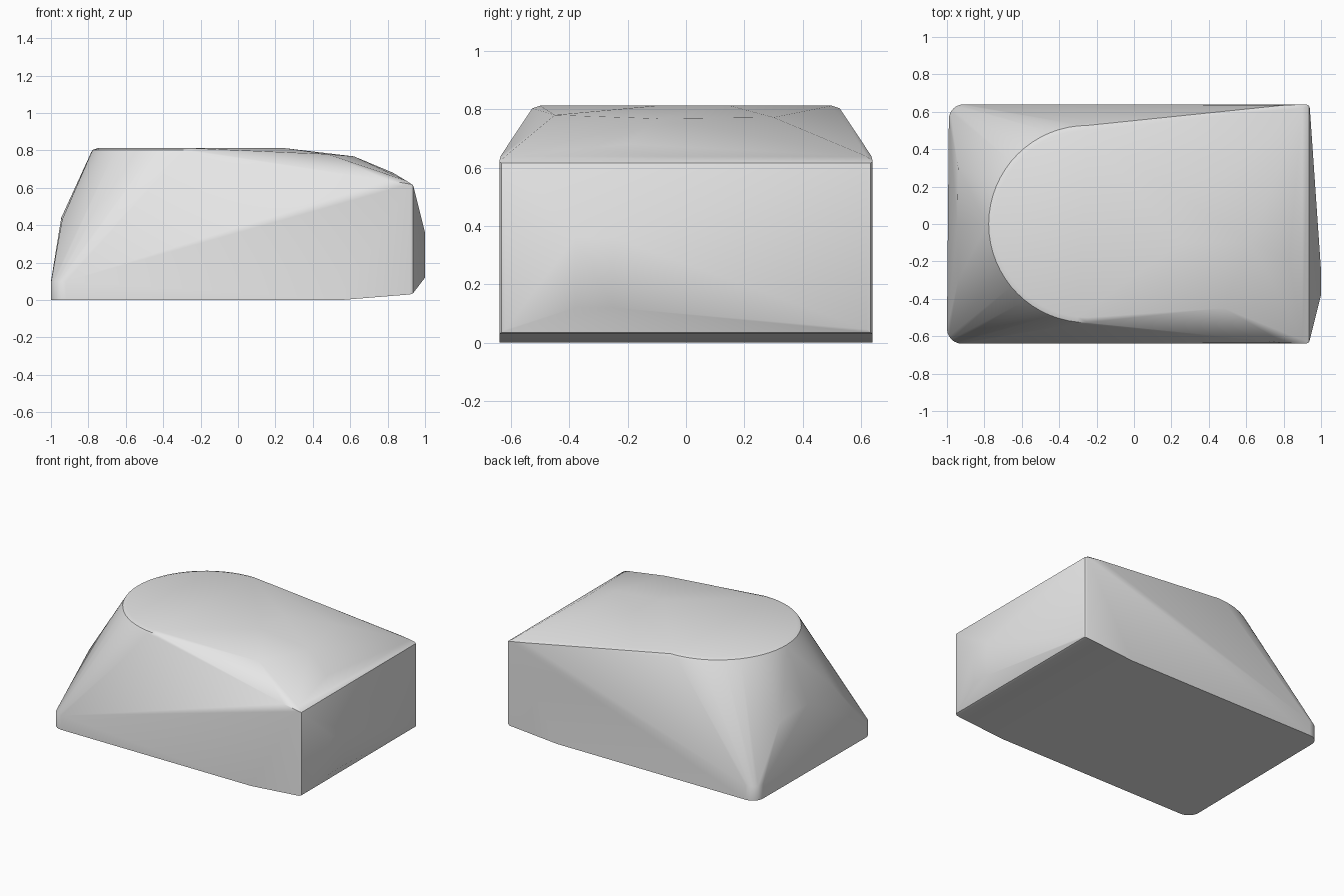
import bpy, bmesh
from math import pi, sin, cos, radians

cube = bpy.data.objects.get("Cube")
if cube:
    bpy.data.objects.remove(cube, do_unlink=True)

grey = bpy.data.materials.new("plain_grey")
grey.use_nodes = True
colour = (0.8, 0.8, 0.8, 1)
grey.diffuse_color = colour
grey.node_tree.nodes["Principled BSDF"].inputs["Base Color"].default_value = colour


def arc(cx, cy, z, r, start, end, steps):
    """Points along a horizontal arc, angles in degrees."""
    angles = [radians(start + (end - start) * i / steps) for i in range(steps + 1)]
    return [(cx + r * cos(a), cy + r * sin(a), z) for a in angles]


points = []

# Rounded rim of the flat top
for z, r in ((0.79, 0.535), (0.803, 0.527), (0.812, 0.5)):
    points += arc(-0.25, 0, z, r, 90, 270, 32)

# Low rounded corners at the sloping end
for z in (0, 0.1):
    points += arc(-0.91, 0.56, z, 0.08, 90, 180, 6)
    points += arc(-0.92, -0.56, z, 0.08, 180, 270, 6)

for side in (-1, 1):
    # Bulge of the sloping end
    points.append((-0.94, side * 0.3, 0.43))
    # Underside where it starts to rise
    points.append((0.55, side * 0.64, 0))
    # Upright corners of the blunt end
    for x, y, low, high in ((0.92, 0.64, 0.03, 0.62), (0.935, 0.632, 0.035, 0.615),
                            (0.94, 0.62, 0.045, 0.6)):
        points += [(x, side * y, low), (x, side * y, high)]
    # Top edge of the side wall and of the blunt end
    points += [(0.8, side * 0.635, 0.64), (0.9, side * 0.62, 0.638)]
points.append((-0.945, 0, 0.44))

# Raised facet on the blunt end
points += [(1, y, z) for y in (-0.38, -0.25) for z in (0.12, 0.36)]

# Gentle fall of the top towards the blunt end
points += [(0.25, -0.1, 0.812), (0.25, 0.15, 0.812), (0.48, -0.45, 0.78),
           (0.55, 0.3, 0.772), (0.62, -0.1, 0.768), (0.83, -0.2, 0.68)]

# Wrap the points in one convex block
bm = bmesh.new()
for p in points:
    bm.verts.new(p)
bmesh.ops.remove_doubles(bm, verts=bm.verts, dist=0.0005)
bmesh.ops.convex_hull(bm, input=bm.verts)
loose = [v for v in bm.verts if not v.link_faces]
bmesh.ops.delete(bm, geom=loose, context='VERTS')
bmesh.ops.dissolve_limit(bm, angle_limit=radians(0.3), verts=bm.verts, edges=bm.edges)
bmesh.ops.recalc_face_normals(bm, faces=bm.faces)

mesh = bpy.data.meshes.new("block_body")
bm.to_mesh(mesh)
bm.free()
mesh.materials.append(grey)
body = bpy.data.objects.new("block_body", mesh)
bpy.context.collection.objects.link(body)

# Smooth the rounded areas, keep the hard edges
bpy.ops.object.select_all(action='DESELECT')
body.select_set(True)
bpy.context.view_layer.objects.active = body
bpy.ops.object.shade_smooth_by_angle(angle=radians(30))
